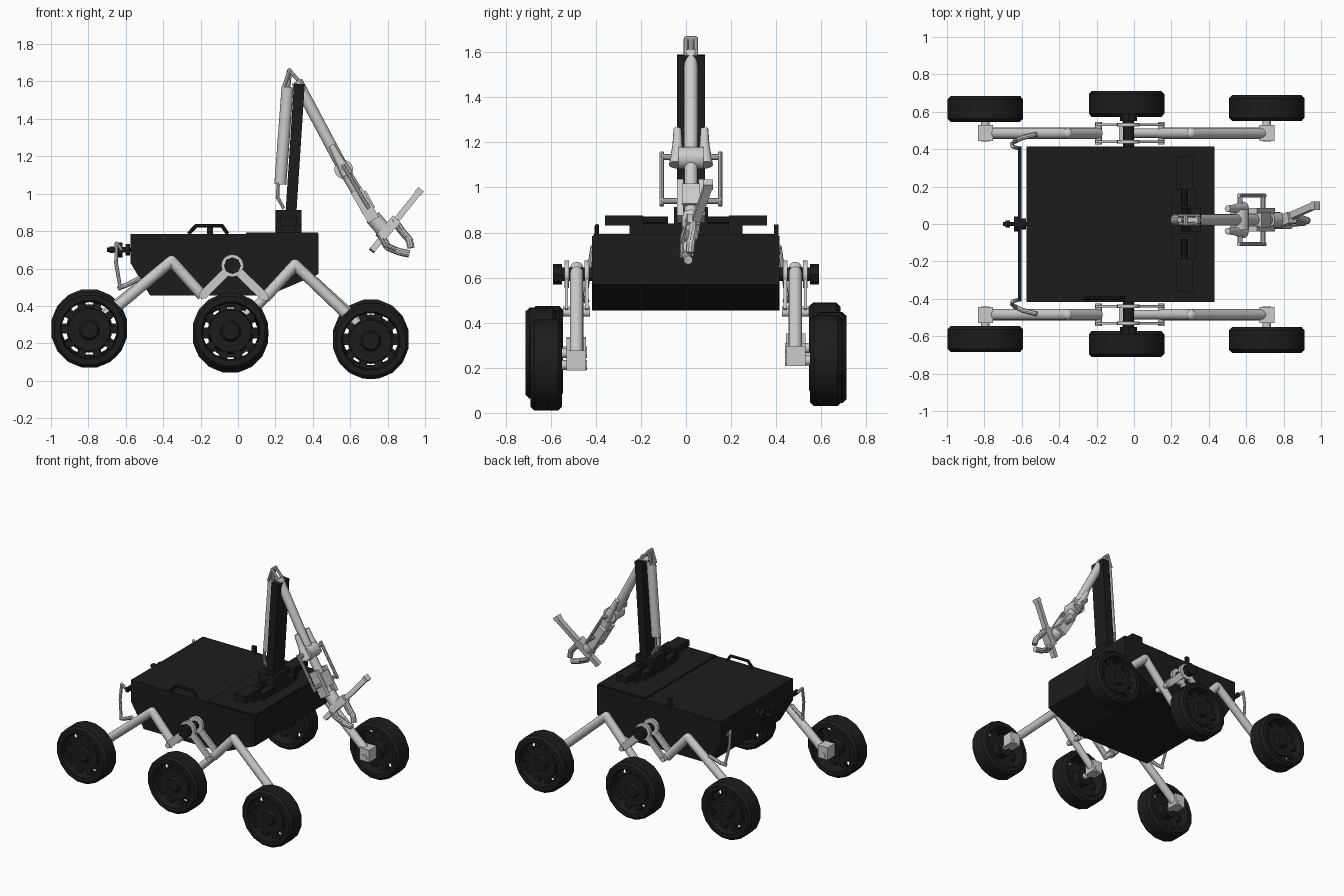
import bpy, bmesh, math
from mathutils import Vector, Matrix

if "Cube" in bpy.data.objects:
    bpy.data.objects.remove(bpy.data.objects["Cube"])

black = bpy.data.materials.new("black_finish")
black.diffuse_color = (0.012, 0.012, 0.012, 1)
black.use_nodes = True
black.node_tree.nodes["Principled BSDF"].inputs["Base Color"].default_value = black.diffuse_color
ARM_Y = 0.022


def finish(name, bm, mat=None, smooth=True):
    bmesh.ops.recalc_face_normals(bm, faces=bm.faces)
    me = bpy.data.meshes.new(name)
    bm.to_mesh(me)
    bm.free()
    ob = bpy.data.objects.new(name, me)
    bpy.context.collection.objects.link(ob)
    if mat:
        me.materials.append(mat)
    if smooth:
        bpy.ops.object.select_all(action='DESELECT')
        ob.select_set(True)
        bpy.context.view_layer.objects.active = ob
        bpy.ops.object.shade_smooth_by_angle(angle=math.radians(35))
    return ob


def add_tube(bm, p, q, r1, r2=None, n=16):
    p, q = Vector(p), Vector(q)
    d = q - p
    m = Matrix.Translation((p + q) / 2) @ d.to_track_quat('Z', 'Y').to_matrix().to_4x4()
    bmesh.ops.create_cone(bm, cap_ends=True, segments=n, radius1=r1,
                          radius2=r1 if r2 is None else r2, depth=d.length, matrix=m)


def add_box(bm, c, size, rot=None):
    m = Matrix.Translation(c) @ (rot or Matrix()) @ Matrix.Diagonal((*size, 1))
    bmesh.ops.create_cube(bm, size=1, matrix=m)


def chain(name, pts, r, mat=None, n=16):
    """Round tube through points, with rounded joints."""
    bm = bmesh.new()
    for a, b in zip(pts, pts[1:]):
        add_tube(bm, a, b, r, n=n)
    for p in pts[1:-1]:
        bmesh.ops.create_uvsphere(bm, u_segments=n, v_segments=8, radius=r, matrix=Matrix.Translation(p))
    return finish(name, bm, mat)


def box(name, c, size, mat=None, rot=None):
    bm = bmesh.new()
    add_box(bm, c, size, rot)
    return finish(name, bm, mat, False)


def bar(name, p, q, w, t, mat=None):
    """Square bar from p to q; w lies in the xz plane, t across."""
    p, q = Vector(p), Vector(q)
    z = (q - p).normalized()
    x = Vector((0, 1, 0)).cross(z).normalized()
    rot = Matrix((x, z.cross(x), z)).transposed().to_4x4()
    return box(name, (p + q) / 2, (w, t, (q - p).length), mat, rot)


def prism(name, profile, y0, y1, mat=None):
    """Extrude an (x, z) outline along y."""
    bm = bmesh.new()
    f = bm.faces.new([bm.verts.new((x, y0, z)) for x, z in profile])
    ext = bmesh.ops.extrude_face_region(bm, geom=[f])
    bmesh.ops.translate(bm, vec=(0, y1 - y0, 0), verts=[v for v in ext['geom'] if isinstance(v, bmesh.types.BMVert)])
    return finish(name, bm, mat, False)


def wheel(name, x, y, z, s):
    """Lathed tyre with a spoked rim; s is the outward side."""
    bm = bmesh.new()
    n, R = 32, 0.205
    prof = [(0.158, -0.07), (0.188, -0.07), (R, -0.052), (R, 0.052), (0.188, 0.07),
            (0.158, 0.07), (0.150, 0.03), (0.150, -0.03)]
    rings = []
    for i in range(n):
        a = 2 * math.pi * i / n
        k = 1 if i % 2 else 0.985
        rings.append([bm.verts.new((r * k * math.cos(a), w, r * k * math.sin(a))) for r, w in prof])
    for i in range(n):
        A, B = rings[i], rings[(i + 1) % n]
        for j in range(len(prof)):
            k = (j + 1) % len(prof)
            bm.faces.new((A[j], A[k], B[k], B[j]))
    add_tube(bm, (0, s * 0.0, 0), (0, s * 0.035, 0), 0.122, 0.112, 24)
    add_tube(bm, (0, s * 0.035, 0), (0, s * 0.055, 0), 0.055, 0.045, 16)
    add_tube(bm, (0, -s * 0.06, 0), (0, 0, 0), 0.06, n=16)
    for i in range(10):
        a = 2 * math.pi * i / 10
        rot = Matrix.Rotation(-a, 4, 'Y')
        add_box(bm, rot @ Vector((0.135, s * 0.015, 0)), (0.06, 0.03, 0.04), rot)
    bmesh.ops.translate(bm, vec=(x, y, z), verts=bm.verts)
    return finish(name, bm, black)


# chassis with sloped ends, top panel and grab handle
prism("body", [(-0.575, 0.785), (-0.575, 0.63), (-0.47, 0.455), (0.16, 0.455), (0.43, 0.57), (0.43, 0.785)],
      -0.417, 0.415, black)
box("front_deck", (0.235, 0, 0.787), (0.385, 0.82, 0.012), black)
chain("grab_handle", [(-0.265, -0.395, 0.785), (-0.225, -0.395, 0.828), (-0.085, -0.395, 0.828),
                      (-0.055, -0.395, 0.785)], 0.01, black, 8)
box("side_latch", (-0.15, 0.40, 0.81), (0.03, 0.02, 0.05), black)

# suspension, one set per side
for s, tag, zs in ((-1, "near", (0.272, 0.265, 0.212)), (1, "far", (0.287, 0.245, 0.232))):
    y = s * 0.485
    wy = (s * 0.615, s * 0.642, s * 0.62)
    wx = (-0.795, -0.04, 0.71)
    peak_b, low_b = (-0.355, y, 0.64), (-0.19, y, 0.455)
    low_f, peak_f = (0.145, y, 0.445), (0.305, y, 0.62)
    pivot = (-0.03, y, 0.615)
    chain(f"rear_leg_{tag}", [(wx[0], y, zs[0]), peak_b, low_b], 0.03)
    chain(f"front_leg_{tag}", [(wx[2], y, zs[2] + 0.02), peak_f, low_f], 0.03)
    chain(f"middle_leg_{tag}", [low_f, (wx[1], y, zs[1])], 0.026)
    # paired flat bars that join the legs at the pivot
    for yy in (s * 0.44, s * 0.53):
        for end in (low_b, low_f):
            bar(f"pivot_strap_{tag}", (pivot[0], yy, pivot[2]), (end[0], yy, end[2]), 0.048, 0.014)
        chain(f"pivot_disc_{tag}", [(pivot[0], yy - 0.01, pivot[2]), (pivot[0], yy + 0.01, pivot[2])], 0.06, None, 20)
    for end in (low_b, low_f):
        chain(f"joint_pin_{tag}", [(end[0], s * 0.425, end[2]), (end[0], s * 0.545, end[2])], 0.018, None, 12)
    chain(f"pivot_axle_{tag}", [(pivot[0], s * 0.40, pivot[2]), (pivot[0], s * 0.555, pivot[2])], 0.03, black)
    chain(f"pivot_cap_{tag}", [(pivot[0], s * 0.55, pivot[2]), (pivot[0], s * 0.59, pivot[2])], 0.045, black, 8)
    # wheels with motor boxes and axles
    for part, x, yw, z in zip(("rear", "middle", "front"), wx, wy, zs):
        wheel(f"{part}_wheel_{tag}", x, yw, z, s)
        box(f"{part}_motor_{tag}", (x, s * 0.487, z + 0.02), (0.08, 0.085, 0.09))
        chain(f"{part}_axle_{tag}", [(x, s * 0.44, z), (x, yw, z)], 0.022, None, 12)
    # differential link at the rear
    chain(f"balance_link_{tag}", [(-0.62, s * 0.405, 0.70), (-0.65, s * 0.415, 0.735), (-0.652, s * 0.43, 0.63),
                                  (-0.63, s * 0.45, 0.50)], 0.01, None, 8)
    chain(f"balance_arm_{tag}", [(-0.64, s * 0.44, 0.495), (-0.60, s * 0.46, 0.51), (-0.52, s * 0.48, 0.55)],
          0.013, None, 8)

# rear differential bar and its bearing
bar("balance_bar", (-0.61, -0.415, 0.70), (-0.61, -0.001, 0.70), 0.02, 0.03, black).hide_render = True
bpy.data.objects.remove(bpy.data.objects["balance_bar"])
box("balance_bar", (-0.61, 0, 0.70), (0.018, 0.83, 0.03), black)
chain("balance_shaft", [(-0.70, 0, 0.70), (-0.56, 0, 0.70)], 0.012, black, 10)
for x, r in ((-0.675, 0.018), (-0.63, 0.04), (-0.59, 0.03)):
    chain("balance_bearing", [(x - 0.012, 0, 0.70), (x + 0.012, 0, 0.70)], r, black, 12)

# arm base with side wings
box("arm_base", (0.27, ARM_Y, 0.85), (0.14, 0.15, 0.125), black)
box("arm_base_plate", (0.27, 0, 0.815), (0.13, 0.38, 0.05), black)
for s in (-1, 1):
    box("base_wing", (0.27, s * 0.275, 0.853), (0.09, 0.17, 0.045), black)
    chain("wing_shaft", [(0.27, s * 0.08, 0.853), (0.27, s * 0.2, 0.853)], 0.018, black, 10)
    box("wing_foot", (0.27, s * 0.215, 0.81), (0.08, 0.07, 0.05), black)

# mast, and the actuator behind it
bar("mast", (0.282, ARM_Y, 0.88), (0.328, ARM_Y, 1.587), 0.058, 0.125, black)
chain("mast_actuator", [(0.226, ARM_Y, 1.05), (0.265, ARM_Y, 1.57)], 0.032)
chain("actuator_rod", [(0.265, ARM_Y, 1.56), (0.275, ARM_Y, 1.66)], 0.014, None, 10)
for s in (-1, 1):
    y = ARM_Y + s * 0.022
    chain("actuator_foot", [(0.215, y, 1.06), (0.212, y, 0.98), (0.245, y, 0.92)], 0.009, None, 8)
    chain("elbow_lever", [(0.245, y, 1.57), (0.275, y, 1.66), (0.345, y, 1.58)], 0.01, None, 8)
chain("lever_pin", [(0.275, ARM_Y - 0.025, 1.66), (0.275, ARM_Y + 0.025, 1.66)], 0.012, None, 10)

# forearm
chain("forearm", [(0.315, ARM_Y, 1.60), (0.565, ARM_Y, 1.13)], 0.031)
chain("forearm_joint", [(0.565, ARM_Y - 0.055, 1.13), (0.565, ARM_Y + 0.055, 1.13)], 0.05, None, 20)
chain("wrist_arm", [(0.565, ARM_Y, 1.13), (0.75, ARM_Y, 0.82)], 0.03)
chain("wrist_cross_pin", [(0.568, ARM_Y - 0.135, 1.135), (0.568, ARM_Y + 0.135, 1.135)], 0.014, None, 10)
chain("lower_cross_pin", [(0.69, ARM_Y - 0.13, 0.94), (0.69, ARM_Y + 0.13, 0.94)], 0.013, None, 10)
for s in (-1, 1):
    bm = bmesh.new()
    y = ARM_Y + s * 0.06
    add_tube(bm, (0.50, y, 1.26), (0.535, y, 1.19), 0.017, 0.022, 12)
    add_tube(bm, (0.535, y, 1.19), (0.585, y + s * 0.005, 1.10), 0.022, 0.033, 12)
    finish("wrist_motor", bm)
    chain("wrist_rod", [(0.56, ARM_Y + s * 0.13, 1.155), (0.70, ARM_Y + s * 0.13, 0.92)], 0.011, None, 10)
    bar("wrist_plate", (0.63, ARM_Y + s * 0.048, 1.02), (0.725, ARM_Y + s * 0.048, 0.86), 0.065, 0.03)
bar("wrist_block", (0.65, ARM_Y, 1.0), (0.70, ARM_Y, 0.91), 0.075, 0.08)
chain("wrist_bearing", [(0.72, ARM_Y, 0.875), (0.775, ARM_Y, 0.81)], 0.042)

# gripper: tilted crossbar, palm and curved fingers
bar("gripper_bar", (0.715, -0.012, 0.695), (0.968, 0.10, 1.01), 0.032, 0.036)
bar("gripper_bar_end", (0.955, 0.098, 1.025), (0.985, 0.098, 1.0), 0.028, 0.045)
bar("gripper_palm", (0.76, 0.005, 0.765), (0.845, 0.035, 0.86), 0.055, 0.06)
for name, pts in (("lower_finger", [(0.765, 0.005, 0.775), (0.80, 0.002, 0.715), (0.86, 0.005, 0.69), (0.915, 0.01, 0.678)]),
                  ("upper_finger", [(0.84, 0.03, 0.85), (0.875, 0.03, 0.80), (0.915, 0.022, 0.755), (0.925, 0.018, 0.71)])):
    chain(name, pts, 0.02, None, 10)
    for s in (-1, 1):
        chain(name + "_link", [(p[0] - 0.015, p[1] + s * 0.02, p[2] + 0.012) for p in pts[:3]], 0.01, None, 8)
